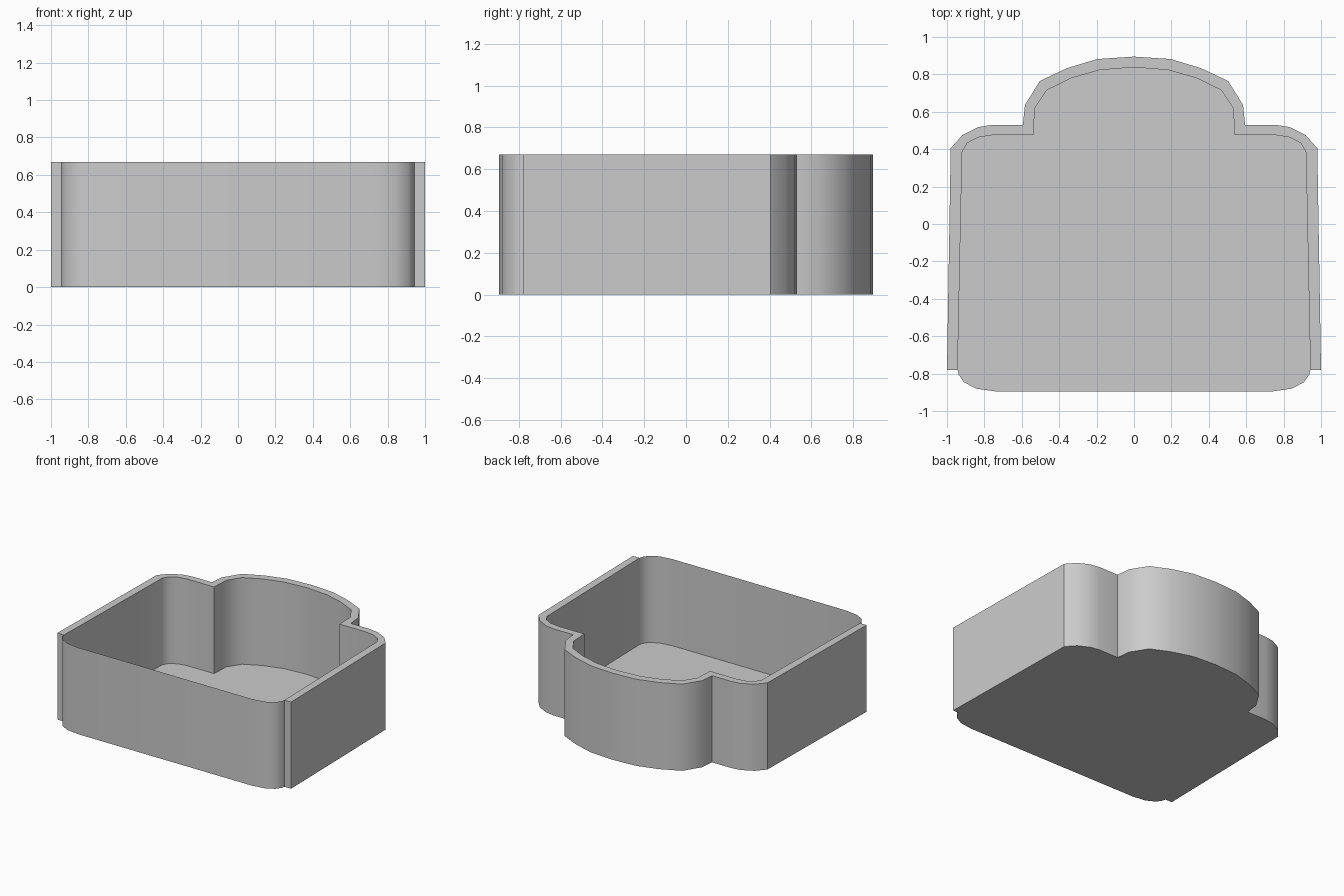
import bpy, bmesh
from math import radians

if "Cube" in bpy.data.objects:
    bpy.data.objects.remove(bpy.data.objects["Cube"])

H = 0.67

# Right-half plan outlines, ordered from the front end of the side wall to the back centre
OUTER = [(1, -.78), (.98, .405), (.918, .475), (.833, .518), (.758, .53), (.594, .53),
         (.583, .637), (.503, .765), (.356, .834), (.195, .882), (0, .895)]
INNER = [(.943, -.78), (.919, .384), (.892, .432), (.835, .463), (.758, .475), (.537, .475),
         (.531, .617), (.465, .716), (.335, .78), (.185, .823), (0, .838)]
# Right-half front panel, from the centre out to the side wall
FRONT = [(.74, -.895), (.845, -.88), (.91, -.845), (.937, -.805), (.943, -.78)]


def mirrored(half):
    """Complete an outline that ends on the centre line x = 0."""
    return half + [(-x, y) for x, y in reversed(half) if x > 1e-6]


def make_object(name, build):
    bm = bmesh.new()
    build(bm)
    mesh = bpy.data.meshes.new(name)
    bm.to_mesh(mesh)
    bm.free()
    obj = bpy.data.objects.new(name, mesh)
    bpy.context.collection.objects.link(obj)
    bpy.context.view_layer.objects.active = obj
    obj.select_set(True)
    bpy.ops.object.shade_smooth_by_angle(angle=radians(40))
    obj.select_set(False)


def extrude_up(bm, geom):
    up = bmesh.ops.extrude_face_region(bm, geom=geom)["geom"]
    bmesh.ops.translate(bm, vec=(0, 0, H),
                        verts=[v for v in up if isinstance(v, bmesh.types.BMVert)])


# Thick side and back wall with a rounded bay
def build_wall(bm):
    outer = [bm.verts.new((x, y, 0)) for x, y in mirrored(OUTER)]
    inner = [bm.verts.new((x, y, 0)) for x, y in mirrored(INNER)]
    strip = [bm.faces.new((outer[i], outer[i + 1], inner[i + 1], inner[i]))
             for i in range(len(outer) - 1)]
    extrude_up(bm, strip)
    # Close the underside if the extrusion consumed it
    if not any(f.calc_center_median().z < 1e-4 for f in bm.faces):
        for i in range(len(outer) - 1):
            bm.faces.new((outer[i], inner[i], inner[i + 1], outer[i + 1]))
    bmesh.ops.recalc_face_normals(bm, faces=bm.faces[:])


# Single-sheet front panel with rounded corners
def build_front(bm):
    path = [(-x, y) for x, y in reversed(FRONT)] + FRONT
    low = [bm.verts.new((x, y, 0)) for x, y in path]
    top = [bm.verts.new((x, y, H)) for x, y in path]
    for i in range(len(path) - 1):
        bm.faces.new((low[i], low[i + 1], top[i + 1], top[i]))


# Flat floor filling the inside outline
def build_floor(bm):
    path = FRONT + mirrored(INNER)[1:-1] + [(-x, y) for x, y in reversed(FRONT)]
    bm.faces.new([bm.verts.new((x, y, 0)) for x, y in path])


make_object("side_and_back_wall", build_wall)
make_object("front_panel", build_front)
make_object("floor", build_floor)
